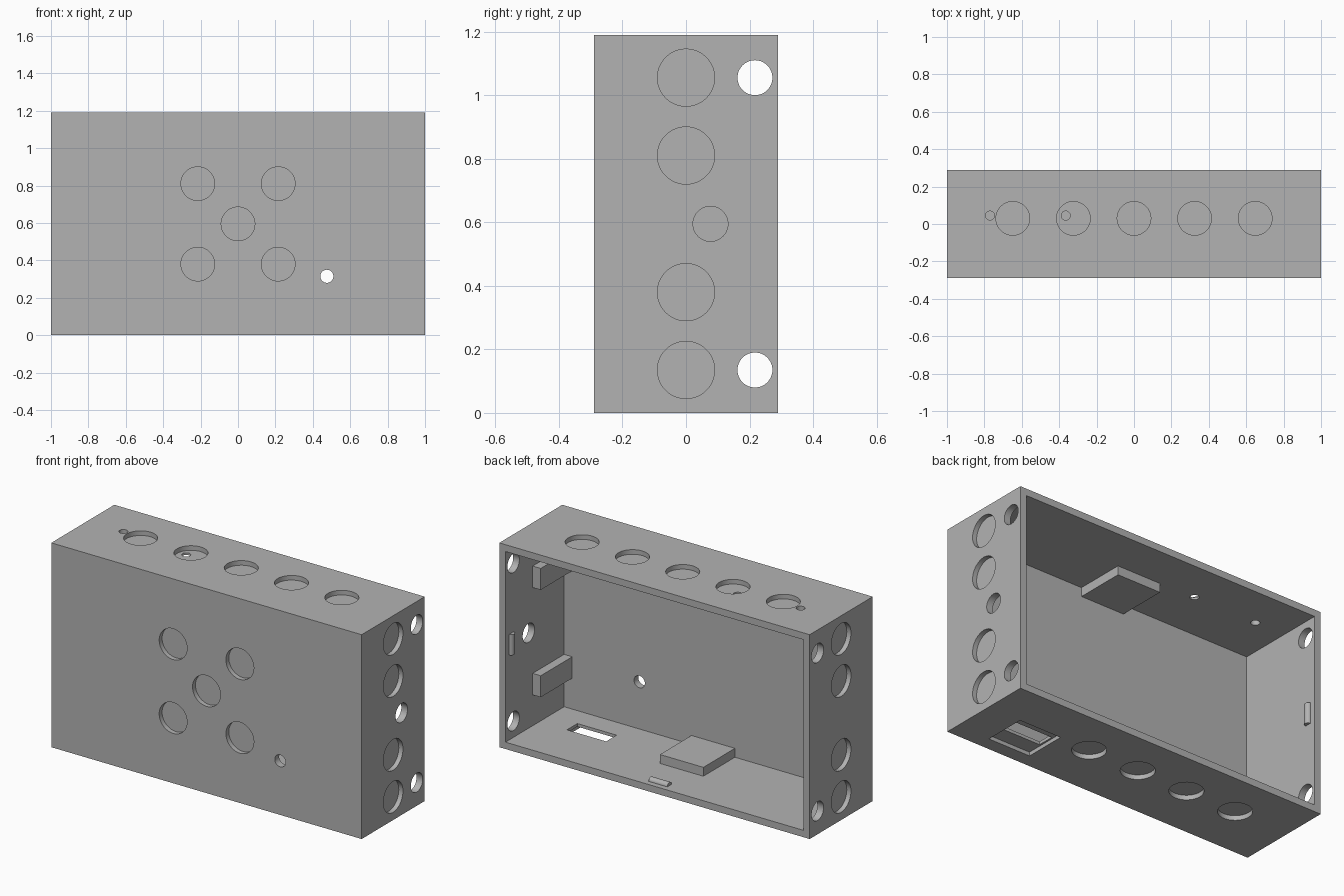
import bpy, bmesh, math
from mathutils import Matrix, Vector

cube = bpy.data.objects.get("Cube")
if cube:
    bpy.data.objects.remove(cube, do_unlink=True)

W, D, H, T = 2.0, 0.58, 1.19, 0.04    # outer size and wall thickness
RECESS = 0.027                        # depth of the blind knockouts
MID = H / 2

grey = bpy.data.materials.new("grey_metal")
grey.use_nodes = True
colour = (0.45, 0.45, 0.45, 1)
grey.diffuse_color = colour
grey.node_tree.nodes["Principled BSDF"].inputs["Base Color"].default_value = colour


def add_box(bm, lo, hi):
    lo, hi = Vector(lo), Vector(hi)
    m = Matrix.Translation((lo + hi) / 2) @ Matrix.Diagonal((*(hi - lo), 1))
    bmesh.ops.create_cube(bm, size=1, matrix=m)


def add_cylinder(bm, centre, axis, radius, length):
    turn = Vector((0, 0, 1)).rotation_difference(Vector(axis)).to_matrix().to_4x4()
    bmesh.ops.create_cone(bm, cap_ends=True, segments=48, radius1=radius, radius2=radius,
                          depth=length, matrix=Matrix.Translation(centre) @ turn)


def make_object(name, bm):
    mesh = bpy.data.meshes.new(name)
    bm.to_mesh(mesh)
    bm.free()
    obj = bpy.data.objects.new(name, mesh)
    bpy.context.collection.objects.link(obj)
    return obj


def activate(obj):
    bpy.ops.object.select_all(action='DESELECT')
    obj.select_set(True)
    bpy.context.view_layer.objects.active = obj


def finish(obj):
    obj.data.materials.clear()
    obj.data.materials.append(grey)
    activate(obj)
    bpy.ops.object.shade_smooth_by_angle(angle=math.radians(30))


def cut(obj, bm):
    cutter = make_object("cutter", bm)
    cutter.hide_render = True
    mod = obj.modifiers.new("cut", 'BOOLEAN')
    mod.operation, mod.solver, mod.object = 'DIFFERENCE', 'EXACT', cutter
    activate(obj)
    bpy.ops.object.modifier_apply(modifier=mod.name)
    bpy.data.objects.remove(cutter, do_unlink=True)


# Enclosure: solid block, open at the back
bm = bmesh.new()
add_box(bm, (-W / 2, -D / 2, 0), (W / 2, D / 2, H))
enclosure = make_object("enclosure", bm)

# Main cavity, blind knockouts and the socket pocket
bm = bmesh.new()
add_box(bm, (-W / 2 + T, -D / 2 + T, T), (W / 2 - T, D, H - T))
rows = (0.135, 0.38, H - 0.38, H - 0.135)
for side in (-1, 1):
    for z in rows:
        add_cylinder(bm, (side * W / 2, 0, z), (1, 0, 0), 0.09, 2 * RECESS)
for i in range(-2, 3):
    add_cylinder(bm, (i * 0.324, 0.03, H), (0, 0, 1), 0.09, 2 * RECESS)
    if i < 2:
        add_cylinder(bm, (i * 0.324, 0.03, 0), (0, 0, 1), 0.09, 2 * RECESS)
for dx, dz in ((0, 0), (1, 1), (1, -1), (-1, 1), (-1, -1)):
    add_cylinder(bm, (dx * 0.215, -D / 2, MID + dz * 0.215), (0, 1, 0), 0.09, 2 * RECESS)
add_box(bm, (0.52, -0.21, -0.1), (0.79, 0.036, 0.022))
cut(enclosure, bm)

# Through holes and the socket slot
bm = bmesh.new()
for side in (-1, 1):
    for z in (0.135, H - 0.135):
        add_cylinder(bm, (side * W / 2, 0.217, z), (1, 0, 0), 0.055, 0.2)
add_cylinder(bm, (W / 2, 0.077, MID), (1, 0, 0), 0.055, 0.2)
for x in (-0.77, -0.365):
    add_cylinder(bm, (x, 0.045, H), (0, 0, 1), 0.024, 0.2)
add_cylinder(bm, (0.475, -D / 2, 0.315), (0, 1, 0), 0.035, 0.2)
add_box(bm, (0.53, -0.118, -0.1), (0.783, -0.022, 0.1))
cut(enclosure, bm)
finish(enclosure)

# Mounting blocks on the inner walls
inner, front, back, thick = W / 2 - T, -D / 2 + T, 0.04, 0.052
blocks = {
    "side_block_lower": ((inner - thick, front, 0.22), (inner, back, 0.345)),
    "side_block_upper": ((inner - thick, front, H - 0.345), (inner, back, H - 0.22)),
    "floor_block": ((-0.14, front, T), (0.14, back, T + thick)),
    "ceiling_block": ((-0.14, front, H - T - thick), (0.14, back, H - T)),
}
for name, (lo, hi) in blocks.items():
    bm = bmesh.new()
    add_box(bm, lo, hi)
    finish(make_object(name, bm))

# Snap pins half sunk into the walls near the open back
pins = {
    "left_pin": ((inner, 0.238, MID), (0, 0, 1)),
    "right_pin": ((-inner, 0.238, MID), (0, 0, 1)),
    "floor_pin": ((0, 0.238, T), (1, 0, 0)),
}
for name, (centre, axis) in pins.items():
    bm = bmesh.new()
    add_cylinder(bm, centre, axis, 0.02, 0.12)
    finish(make_object(name, bm))
